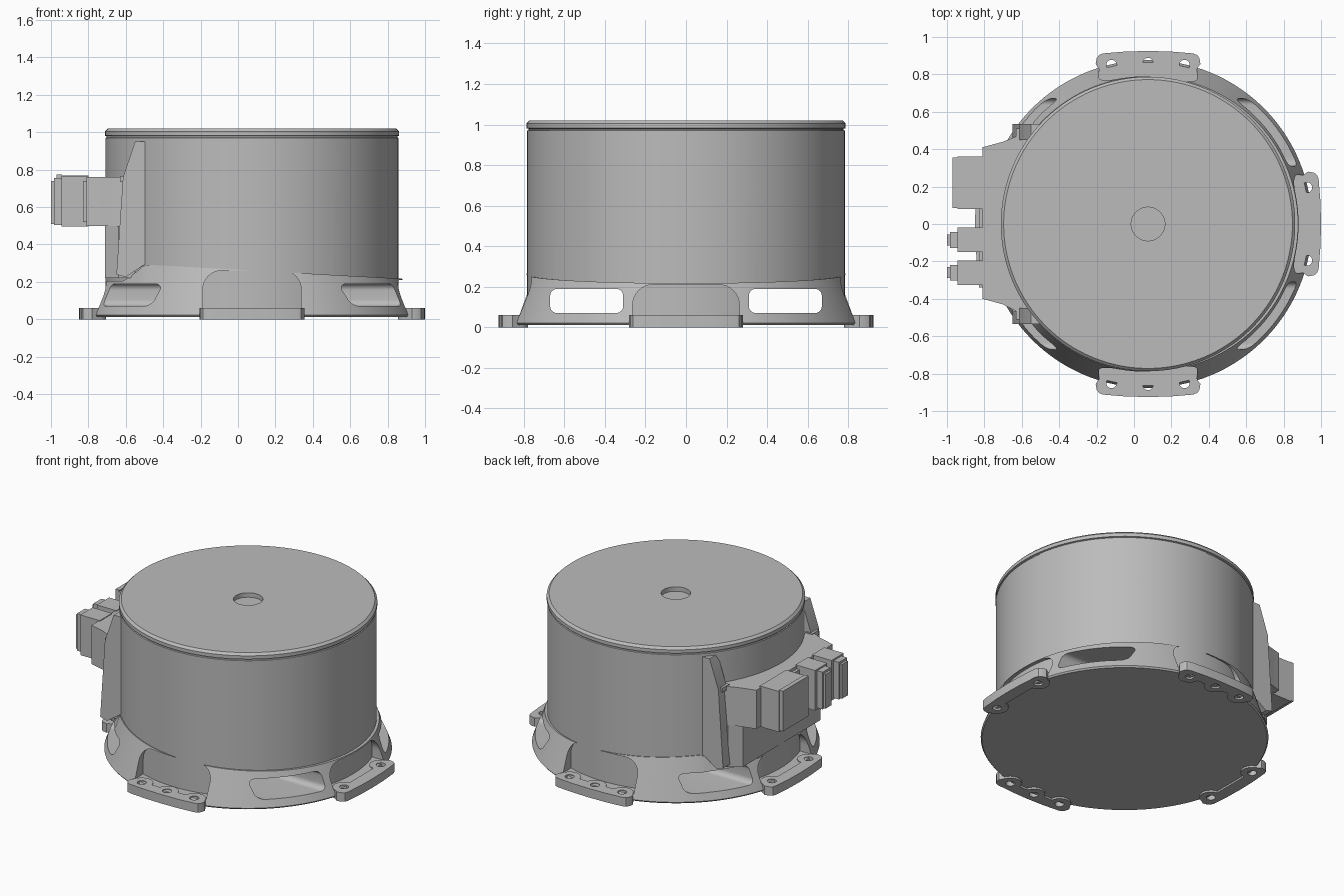
import bpy, bmesh, math
from mathutils import Vector, Matrix

cube = bpy.data.objects.get("Cube")
if cube:
    bpy.data.objects.remove(cube, do_unlink=True)

CX = 0.075          # axis of the round body
SEG = 128

grey = bpy.data.materials.new("mid_grey")
grey.use_nodes = True
grey.diffuse_color = (0.5, 0.5, 0.5, 1)
grey.node_tree.nodes["Principled BSDF"].inputs["Base Color"].default_value = (0.5, 0.5, 0.5, 1)


def finish(name, bm):
    bmesh.ops.recalc_face_normals(bm, faces=bm.faces[:])
    mesh = bpy.data.meshes.new(name)
    bm.to_mesh(mesh)
    bm.free()
    mesh.materials.append(grey)
    obj = bpy.data.objects.new(name, mesh)
    bpy.context.collection.objects.link(obj)
    return obj


def prism(name, outline, place, low, high):
    """Extrude a 2D outline from low to high; place maps (u, v, w) to space."""
    bm = bmesh.new()
    a = [bm.verts.new(place(u, v, low)) for u, v in outline]
    b = [bm.verts.new(place(u, v, high)) for u, v in outline]
    n = len(a)
    bm.faces.new(a)
    bm.faces.new(b)
    for i in range(n):
        j = (i + 1) % n
        bm.faces.new((a[i], a[j], b[j], b[i]))
    return finish(name, bm)


def box(name, x0, x1, y0, y1, z0, z1):
    outline = [(x0, y0), (x1, y0), (x1, y1), (x0, y1)]
    return prism(name, outline, lambda u, v, w: Vector((u, v, w)), z0, z1)


def rounded(u0, u1, v0, v1, r_low, r_high, n=8):
    """Rectangle with separate lower and upper corner radii."""
    pts = []
    for u, v, su, sv, r, start in ((u0, v0, 1, 1, r_low, 180), (u1, v0, -1, 1, r_low, 270),
                                   (u1, v1, -1, -1, r_high, 0), (u0, v1, 1, -1, r_high, 90)):
        if r == 0:
            pts.append((u, v))
            continue
        for i in range(n + 1):
            t = math.radians(start + 90 * i / n)
            pts.append((u + su * r + r * math.cos(t), v + sv * r + r * math.sin(t)))
    return pts


def cut(obj, cutters):
    bpy.context.view_layer.objects.active = obj
    for c in cutters:
        m = obj.modifiers.new("cut", "BOOLEAN")
        m.operation = "DIFFERENCE"
        m.solver = "EXACT"
        m.object = c
        bpy.ops.object.modifier_apply(modifier=m.name)


def drop(objs):
    for o in objs:
        bpy.data.objects.remove(o, do_unlink=True)


# Round body with lid groove, chamfered rim and shallow centre recess
profile = [(0, .03), (.783, .03), (.783, .97), (.777, .973), (.777, .979), (.787, .982),
           (.787, 1.005), (.772, 1.02), (.09, 1.02), (.09, .99), (0, .99)]
bm = bmesh.new()
pv = [bm.verts.new((CX + r, 0, z)) for r, z in profile]
pe = [bm.edges.new(p) for p in zip(pv, pv[1:])]
bmesh.ops.spin(bm, geom=pv + pe, cent=(CX, 0, 0), axis=(0, 0, 1), angle=math.tau, steps=SEG)
bmesh.ops.remove_doubles(bm, verts=bm.verts[:], dist=1e-4)
body = finish("body", bm)


# Conical base whose upper edge slopes and drops under the side bracket
def base_top(x):
    z = 0.265 - 0.055 * x
    return z if x > -0.5 else max(0.205, z - (-0.5 - x) * 0.95)


bm = bmesh.new()
rings = [[], [], []]
for i in range(SEG):
    t = math.tau * i / SEG
    c, s = math.cos(t), math.sin(t)
    z = base_top(CX + 0.79 * c)
    top_r = max(0.789, 0.875 - (z - 0.02) * 0.37)
    for ring, r, h in zip(rings, (0.868, 0.876, top_r), (0.012, 0.022, z)):
        ring.append(bm.verts.new((CX + r * c, r * s, h)))
bm.faces.new(rings[0])
hub = bm.verts.new((CX, 0, 0.204))
for i in range(SEG):
    j = (i + 1) % SEG
    for lo, hi in zip(rings, rings[1:]):
        bm.faces.new((lo[i], lo[j], hi[j], hi[i]))
    bm.faces.new((rings[2][i], rings[2][j], hub))
base = finish("base", bm)

# Window tunnels running across the base
tunnels = [prism("tunnel_cutter", rounded(min(a, b), max(a, b), .07, .19, .035, .035),
                 lambda u, v, w: Vector((w, u, v)), -1.3, 1.3)
           for a, b in ((.31, .67), (-.31, -.67))]
cut(body, tunnels)


# Four mounting pads, each with a pocket above it
def turned(angle):
    rot = Matrix.Rotation(angle, 3, "Z")
    return lambda u, v, w: rot @ Vector((u, -v, w)) + Vector((CX, 0, 0))


def scallops(holes):
    """Inner pad edge that swells around each bolt hole."""
    pts = []
    for i in range(57):
        u = 0.27 - 0.54 * i / 56
        v = 0.842
        for h, hv in holes:
            d = abs(u - h)
            if d < 0.07:
                v = min(v, hv - math.sqrt(0.07 ** 2 - d * d))
        pts.append((u, v))
    return pts


pockets = []
for k, name in enumerate(("front", "left", "back", "right")):
    place = turned(k * math.pi / 2)
    three = k % 2 == 0
    holes = [(-.195, .85), (.195, .85)] + ([(0, .86)] if three else [])
    outer = [(-.28, .855), (-.275, .885), (-.262, .904), (-.24, .912), (-.12, .922),
             (0, .925)]
    outline = outer + [(-u, v) for u, v in outer[-2::-1]] + scallops(holes)
    pad = prism(name + "_pad", outline, place, 0, 0.06)
    drills = []
    for h, hv in holes:
        circle = [(h + .028 * math.cos(t * math.tau / 24), hv + .028 * math.sin(t * math.tau / 24))
                  for t in range(24)]
        drills.append(prism("drill_cutter", circle, place, -0.1, 0.2))
    cut(pad, drills)
    drop(drills)
    top = .26 if three else .21
    pockets.append(prism("pocket_cutter", rounded(-.263, .263, .056, top, 0, .1),
                         lambda u, v, w, p=place: p(u, w, v), 0.6, 1.2))
cut(base, pockets + tunnels)
drop(pockets + tunnels)

# Side bracket: lower panel, housing and two tall wings
flat = lambda u, v, w: Vector((u, v, w))
prism("bracket_panel", [(-.45, -.47), (-.64, -.47), (-.712, -.41), (-.712, .41), (-.64, .47),
                        (-.45, .47)], flat, .22, .5)
prism("connector_housing", [(-.45, -.48), (-.6, -.48), (-.7, -.43), (-.81, -.4), (-.81, .41),
                            (-.7, .44), (-.6, .48), (-.45, .48)], flat, .5, .76)
wing = [(-.49, .95), (-.55, .95), (-.615, .76), (-.65, .24), (-.6, .225), (-.49, .3)]
for side, name in ((1, "back_wing"), (-1, "front_wing")):
    prism(name, wing, lambda u, v, w: Vector((u, side * w, v)), .45, .535)
    box(name + "_step", -.63, -.58, side * .44, side * .51, .735, .765)

# Connectors on the housing
box("large_connector", -.945, -.8, .08, .36, .495, .768)
box("large_connector_face", -.97, -.94, .085, .355, .505, .775)
box("connector_backing", -.83, -.8, -.34, .09, .52, .74)
for name, y in (("inner", -.085), ("outer", -.26)):
    box(name + "_small_connector", -.945, -.8, y - .065, y + .065, .495, .765)
    box(name + "_small_tip", -.985, -.94, y - .042, y + .042, .505, .755)
    box(name + "_small_latch", -1.0, -.98, y - .03, y + .03, .51, .74)

# Smooth shading with sharp edges kept
bpy.ops.object.select_all(action="DESELECT")
for o in bpy.context.collection.objects:
    if o.type == "MESH" and grey.name in o.data.materials:
        o.select_set(True)
        bpy.context.view_layer.objects.active = o
bpy.ops.object.shade_smooth_by_angle(angle=math.radians(30))
